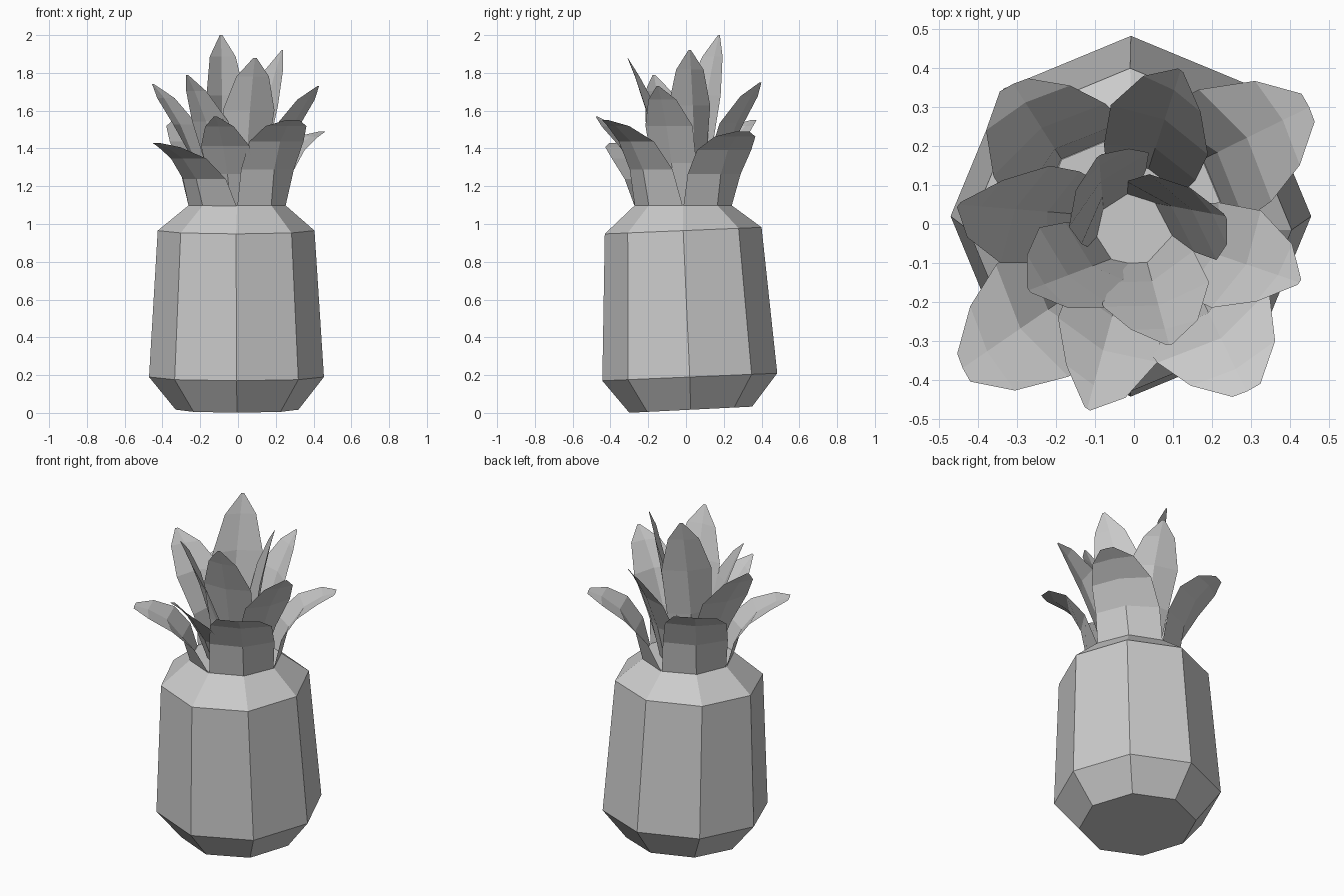
import bpy
import bmesh
from math import cos, sin, pi, radians
from mathutils import Vector

old = bpy.data.objects.get("Cube")
if old:
    bpy.data.objects.remove(old, do_unlink=True)

grey = bpy.data.materials.new("plain grey")
grey.use_nodes = True
grey.diffuse_color = (0.6, 0.6, 0.6, 1)
bsdf = next(n for n in grey.node_tree.nodes if n.type == 'BSDF_PRINCIPLED')
bsdf.inputs["Base Color"].default_value = (0.6, 0.6, 0.6, 1)


def finish(bm, name):
    mesh = bpy.data.meshes.new(name)
    bm.to_mesh(mesh)
    bm.free()
    mesh.materials.append(grey)
    obj = bpy.data.objects.new(name, mesh)
    bpy.context.collection.objects.link(obj)
    return obj


def bridge(bm, lower, upper, closed):
    n = len(lower)
    for i in range(n if closed else n - 1):
        j = (i + 1) % n
        bm.faces.new((lower[i], lower[j], upper[j], upper[i]))


# Eight-sided body, slightly leaning: centre x, centre y, height, radius, slope
RINGS = [
    (-0.005, 0.025, 0.017, 0.325, 0.05),
    (-0.008, 0.02, 0.19, 0.463, 0.043),
    (-0.01, -0.015, 0.965, 0.415, 0.042),
    (-0.005, -0.015, 1.1, 0.255, 0.0),
]
bm = bmesh.new()
rings = []
for cx, cy, z, r, slope in RINGS:
    rings.append([bm.verts.new((cx + r * cos(k * pi / 4), cy + r * sin(k * pi / 4),
                                z + slope * r * sin(k * pi / 4))) for k in range(8)])
bm.faces.new(rings[0][::-1])
for a, b in zip(rings, rings[1:]):
    bridge(bm, a, b, True)
bm.faces.new(rings[-1])
finish(bm, "body")

# Blade outlines: share of the full width at each step from base to tip
STEPS = (0, 0.3, 0.6, 0.85, 1)
BROAD = (1, 1, 0.95, 0.68, 0.22)
POINTED = (0.7, 0.9, 1, 0.62, 0.06)


def leaf(name, tip, facing, base_radius, width, outline, reach, lift):
    """A keeled blade that rises from the neck, arches and twists out to its tip."""
    angle = radians(facing)
    base = Vector((-0.005, -0.015, 1.09)) + base_radius * Vector((cos(angle), sin(angle), 0))
    tip = Vector(tip)
    bend = base.lerp(tip, reach)
    bend.z = base.z + (tip.z - base.z) * lift
    bm = bmesh.new()
    rows = []
    for t, w in zip(STEPS, outline):
        p = base.lerp(bend, t).lerp(bend.lerp(tip, t), t)
        turned = angle - radians(20) * t
        out = Vector((cos(turned), sin(turned), 0))
        side = Vector((-out.y, out.x, 0))
        half = width * w / 2
        # The keel follows the neck's corner at the base and flattens upward
        fold = out * half * (0.41 - 0.33 * t)
        rows.append([bm.verts.new(p - side * half - fold), bm.verts.new(p),
                     bm.verts.new(p + side * half - fold)])
    for a, b in zip(rows, rows[1:]):
        bridge(bm, a, b, False)
    finish(bm, name)


# Low broad leaves, each wrapped round one corner of the neck
OUTER = [
    ((-0.44, -0.37, 1.43), 225), ((0.29, -0.43, 1.55), 315),
    ((0.45, 0.30, 1.49), 45), ((-0.31, 0.36, 1.55), 135),
]
for i, (tip, facing) in enumerate(OUTER):
    leaf(f"outer_leaf_{i + 1}", tip, facing, 0.255, 0.36, BROAD, 0.12, 0.82)

# Taller middle leaves
MIDDLE = [
    ((-0.12, -0.475, 1.57), 258), ((0.425, -0.15, 1.73), 345),
    ((0.12, 0.395, 1.75), 75), ((-0.45, 0.05, 1.74), 165),
]
for i, (tip, facing) in enumerate(MIDDLE):
    leaf(f"middle_leaf_{i + 1}", tip, facing, 0.16, 0.28, POINTED, 0.3, 0.65)

# Upright leaves at the heart of the crown
INNER = [
    ((-0.27, -0.17, 1.79), 235), ((0.09, -0.31, 1.88), 295),
    ((0.235, 0.02, 1.92), 50), ((-0.09, 0.175, 2.0), 145),
]
for i, (tip, facing) in enumerate(INNER):
    leaf(f"inner_leaf_{i + 1}", tip, facing, 0.09, 0.28, POINTED, 0.35, 0.6)
